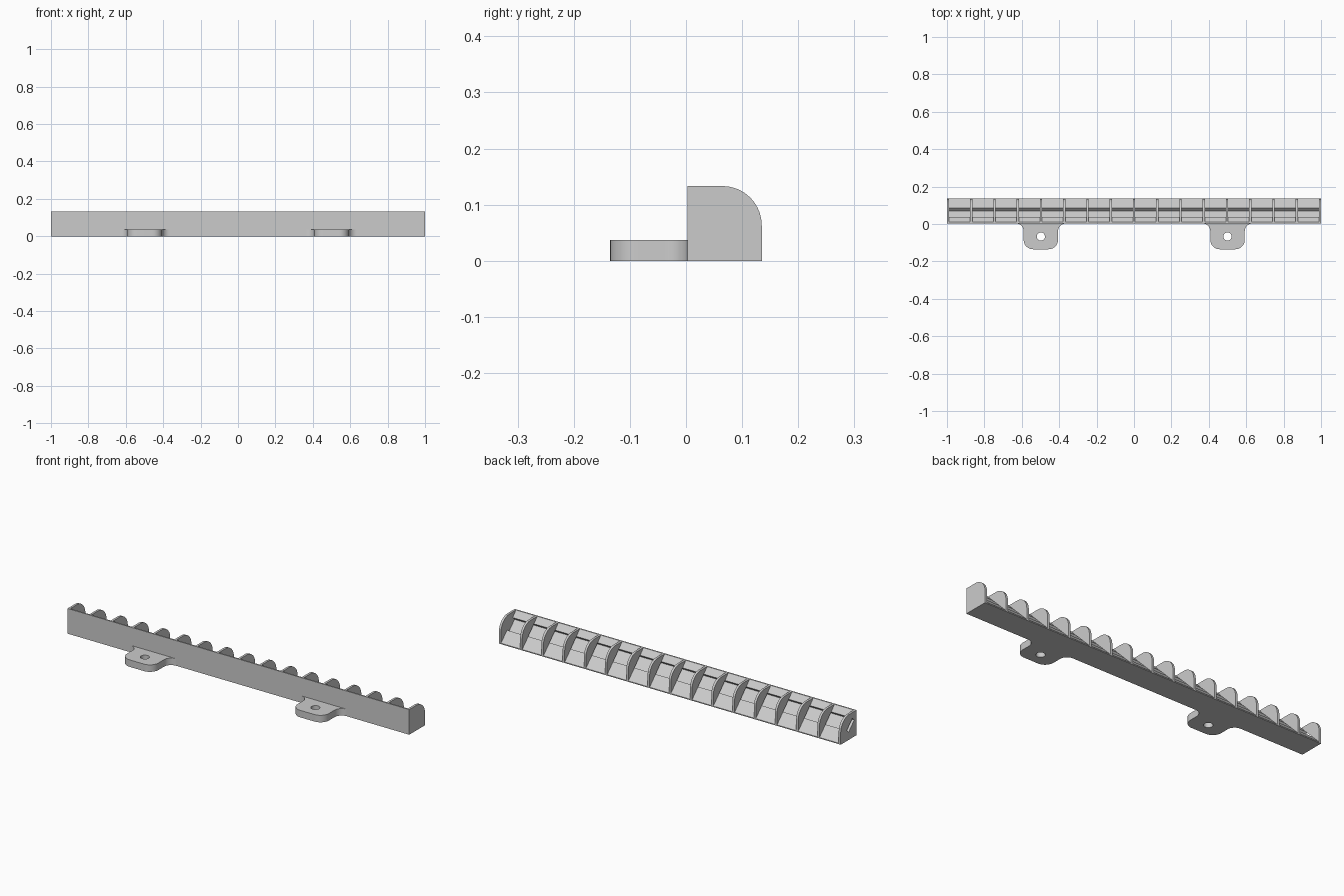
import bpy, bmesh, math
from mathutils import Matrix, Vector

if "Cube" in bpy.data.objects:
    bpy.data.objects.remove(bpy.data.objects["Cube"])

grey = bpy.data.materials.new("light_grey")
grey.diffuse_color = (0.6, 0.6, 0.6, 1)
grey.use_nodes = True
grey.node_tree.nodes["Principled BSDF"].inputs["Base Color"].default_value = grey.diffuse_color


def arc(cx, cy, r, a0, a1, n=10):
    """Points on an arc, angles in degrees."""
    return [(cx + r * math.cos(math.radians(a0 + (a1 - a0) * i / n)),
             cy + r * math.sin(math.radians(a0 + (a1 - a0) * i / n))) for i in range(n + 1)]


def prism(name, loops, depth, matrix):
    """Extrude a flat outline (with optional holes) and place it."""
    bm = bmesh.new()
    edges = []
    for loop in loops:
        vs = [bm.verts.new((a, b, 0)) for a, b in loop]
        edges += [bm.edges.new((vs[i], vs[(i + 1) % len(vs)])) for i in range(len(vs))]
    bmesh.ops.triangle_fill(bm, edges=edges, use_beauty=True, use_dissolve=False)
    ext = bmesh.ops.extrude_face_region(bm, geom=bm.faces[:], use_keep_orig=True)
    top = [v for v in ext["geom"] if isinstance(v, bmesh.types.BMVert)]
    bmesh.ops.translate(bm, verts=top, vec=(0, 0, depth))
    bmesh.ops.recalc_face_normals(bm, faces=bm.faces[:])
    bm.transform(matrix)
    me = bpy.data.meshes.new(name)
    bm.to_mesh(me)
    bm.free()
    me.materials.append(grey)
    ob = bpy.data.objects.new(name, me)
    bpy.context.collection.objects.link(ob)
    bpy.ops.object.select_all(action='DESELECT')
    ob.select_set(True)
    bpy.context.view_layer.objects.active = ob
    bpy.ops.object.shade_smooth_by_angle(angle=math.radians(30))
    return ob


def across(x):
    """Maps a (y, z) outline so that it is extruded along x."""
    m = Matrix(((0, 0, 1, x), (1, 0, 0, 0), (0, 1, 0, 0), (0, 0, 0, 1)))
    return m


FRONT, BACK, TOP = 0.003, 0.135, 0.133
THICK, COUNT = 0.012, 17
STEP = (2 - THICK) / (COUNT - 1)

# sloped bed with a recessed channel, open at the left end
groove = [(0.085, 0.055), (0.070, 0.040), (0.022, 0.088), (0.037, 0.103)]
bed = [(FRONT, 0), (BACK, 0), (BACK, 0.005)] + groove + [(0.010, TOP), (FRONT, TOP)]
prism("sloped_bed", [bed], 2 - THICK, across(-1))

# rounded dividers standing on the slope
crown = arc(0.065, 0.063, 0.07, 0, 90, 16)
divider = [(BACK, 0.005)] + crown + [(0.010, TOP), (0.037, 0.103), (0.085, 0.055)]
for i in range(COUNT - 1):
    prism("divider", [divider], THICK, across(-1 + i * STEP))

# closed right end
end = [(FRONT, 0), (BACK, 0)] + crown + [(FRONT, TOP)]
prism("end_plate", [end], THICK, across(1 - THICK))

# mounting tabs with flared roots and a screw hole
W, FL, R = 0.092, 0.042, 0.05
right = arc(W - R, -0.135 + R, R, -90, 0) + arc(W + FL, FRONT - FL, FL, 180, 90)
left = [(-x, y) for x, y in reversed(right)]
hole = arc(0, -0.067, 0.022, 0, 360, 24)[:-1]
for x in (-0.498, 0.5):
    prism("mounting_tab", [right + left, hole], 0.037, Matrix.Translation(Vector((x, 0, 0))))
